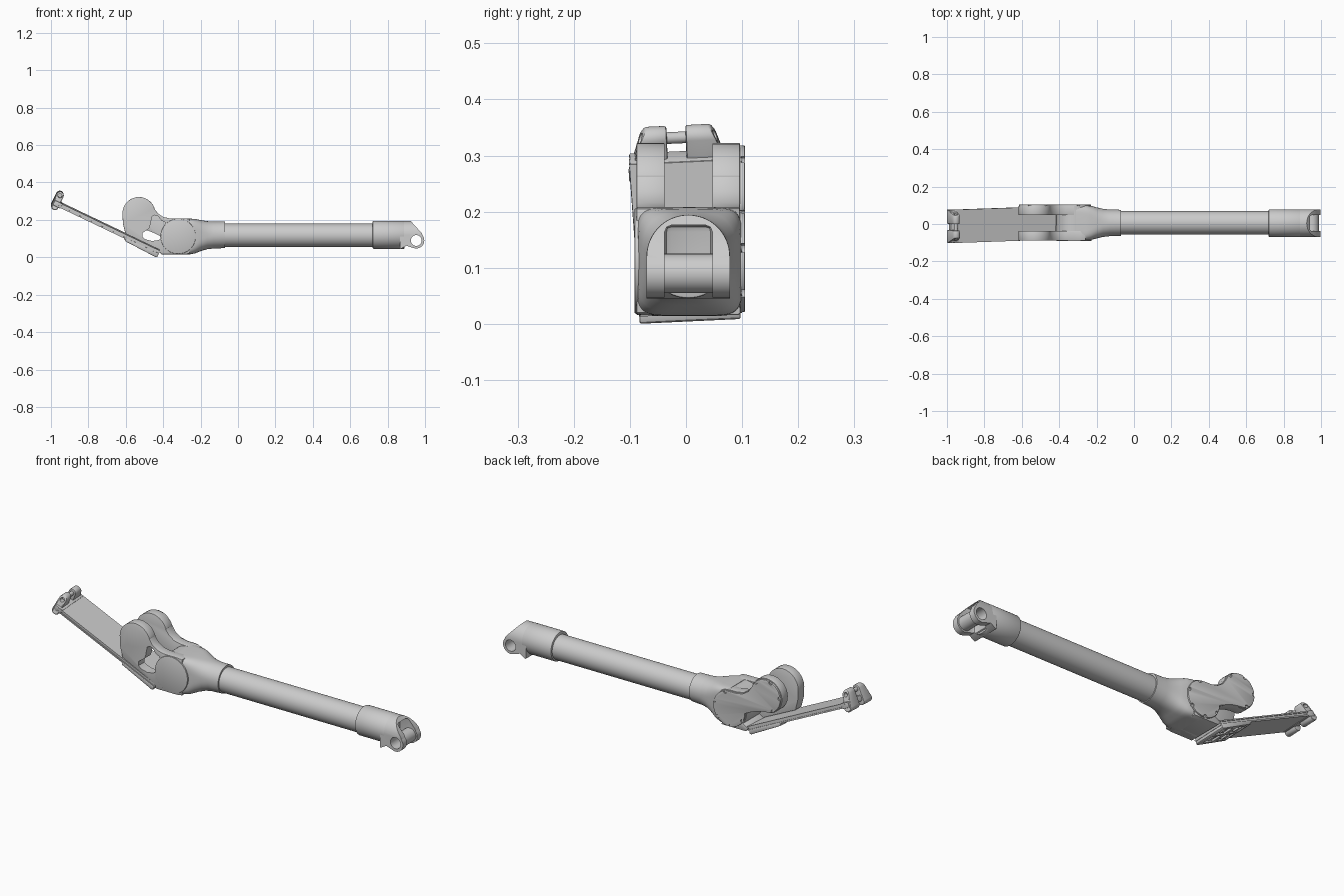
import bpy, bmesh, math
from math import sin, cos, pi, radians
from mathutils import Matrix, Vector

if "Cube" in bpy.data.objects:
    bpy.data.objects.remove(bpy.data.objects["Cube"])


def add(name, bm, M=None):
    bmesh.ops.recalc_face_normals(bm, faces=bm.faces)
    if M:
        bm.transform(M)
    me = bpy.data.meshes.new(name)
    bm.to_mesh(me)
    bm.free()
    ob = bpy.data.objects.new(name, me)
    bpy.context.collection.objects.link(ob)
    return ob


def loft(name, rings, M=None):
    bm = bmesh.new()
    vs = [[bm.verts.new(p) for p in r] for r in rings]
    n = len(vs[0])
    for a, b in zip(vs, vs[1:]):
        for i in range(n):
            bm.faces.new((a[i], a[(i + 1) % n], b[(i + 1) % n], b[i]))
    bm.faces.new(vs[0])
    bm.faces.new(vs[-1])
    return add(name, bm, M)


def apply(ob, mod):
    bpy.context.view_layer.objects.active = ob
    bpy.ops.object.modifier_apply(modifier=mod.name)


def bevel(ob, w, seg=2):
    m = ob.modifiers.new("bevel", 'BEVEL')
    m.width, m.segments, m.limit_method, m.angle_limit = w, seg, 'ANGLE', radians(40)
    apply(ob, m)
    return ob


def cut(ob, cutter, op='DIFFERENCE', keep=False):
    m = ob.modifiers.new("bool", 'BOOLEAN')
    m.object, m.operation, m.solver = cutter, op, 'EXACT'
    apply(ob, m)
    if not keep:
        bpy.data.objects.remove(cutter)
    return ob


def prism(name, pts, y0, y1, M=None):
    """Outline in x, z pulled from y0 to y1."""
    return loft(name, [[(x, y, z) for x, z in pts] for y in (y0, y1)], M)


def box(name, x0, x1, y0, y1, z0, z1, M=None):
    return prism(name, [(x0, z0), (x1, z0), (x1, z1), (x0, z1)], y0, y1, M)


def arc(cx, cz, r, a0, a1, n=24):
    return [(cx + r * cos(radians(a0 + (a1 - a0) * i / n)),
             cz + r * sin(radians(a0 + (a1 - a0) * i / n))) for i in range(n + 1)]


def disc(name, cx, cz, r, y0, y1, M=None, n=48):
    return prism(name, arc(cx, cz, r, 0, 360, n)[:-1], y0, y1, M)


def section(x, yc, zc, hy, hz, e, n=64):
    """Cross-section from round (e=2) to squarish (e large)."""
    f = lambda c: math.copysign(abs(c) ** (2 / e), c)
    return [(x, yc + hy * f(cos(2 * pi * i / n)), zc + hz * f(sin(2 * pi * i / n))) for i in range(n)]


# long tube
loft("main_tube", [section(x, .006, .117, .063, .063, 2) for x in (-.09, .74)])

# fork end of the tube
bevel(loft("end_sleeve", [section(x, .004, .12, .0745, .0745, 2) for x in (.72, .89)]), .004)
dome = [(.004 + .074 * cos(radians(a)), .12 + .074 * sin(radians(a))) for a in range(0, 181, 6)]
dome += [(-.07, .044), (.078, .044)]
fork = loft("end_fork", [[(x, y, z) for y, z in dome] for x in (.865, 1.02)])
side = [(.86, .2), (.918, .2), (.983, .128)] + arc(.953, .09, .043, 40, -110) + [(.90, .062), (.87, .045), (.86, .045)]
cut(fork, prism("fork_side", side, -.1, .12), 'INTERSECT')
cut(fork, bevel(box("slot", .895, 1.1, -.038, .047, .0, .176), .012))
bush = disc("fork_bushing", .953, .09, .035, -.045, .055)
hole = disc("fork_hole", .953, .09, .029, -.2, .2)
cut(fork, hole, keep=True)
cut(bush, hole)

# hub body, round at the tube and square at the joint
loft("hub_body", [section(*s) for s in (
    (-.07, .006, .12, .07, .071, 2), (-.13, .006, .119, .071, .072, 2.1),
    (-.165, .006, .118, .075, .075, 2.4), (-.2, .006, .116, .083, .083, 3.2),
    (-.23, .006, .113, .091, .092, 4.5), (-.26, .006, .111, .094, .096, 6),
    (-.31, .006, .111, .094, .097, 7))])
disc("joint_barrel", -.32, .112, .095, -.083, .095)
bevel(prism("hub_base", [(-.27, .016), (-.41, .016), (-.425, .035), (-.38, .06), (-.28, .08)], -.084, .097), .004)

# front cheek with a shaped window
neck = [(-.365, .208), (-.40, .216), (-.43, .236), (-.448, .262)]
lobe = (-.53, .234, .088)
cheek = arc(*lobe, 20, 185) + [(-.615, .18), (-.602, .127), (-.42, .04), (-.41, .016),
                             (-.29, .016), (-.26, .02), (-.26, .205), (-.29, .208)] + neck
front = bevel(prism("front_cheek", cheek, -.088, -.038), .003)
window = [(-.46, .218), (-.445, .225), (-.43, .222), (-.41, .197), (-.39, .187), (-.385, .175), (-.387, .14),
          (-.405, .105), (-.425, .092), (-.46, .087), (-.495, .096), (-.51, .108), (-.51, .13), (-.475, .155),
          (-.468, .175)]
cut(front, prism("window", window, -.2, 0))
bevel(disc("front_cap", -.32, .112, .094, -.092, -.07), .003)

# back cheek, a figure-eight plate with a screwed cover
hub = (-.32, .112, .095)


def eight(s):
    return (arc(*lobe[:2], lobe[2] - s, 20, 255) + [(-.52, .15), (-.48, .142), (-.445, .128)]
            + arc(*hub[:2], hub[2] - s, 180, 450) + [(x, z - s) for x, z in neck])


bevel(prism("back_cheek", eight(0), .047, .096), .003)
cover = bevel(prism("back_cover", eight(.004), .09, .105), .002)
for (cx, cz, r), angles in ((lobe, (45, 110, 175, 240)), (hub, (-150, -95, -40, 15, 75))):
    for a in angles:
        x, z = cx + (r - .008) * cos(radians(a)), cz + (r - .008) * sin(radians(a))
        cut(cover, disc("notch", x, z, .009, .098, .12, n=12))
        disc("cover_screw", x, z, .006, .09, .1, n=12)

# forearm frame: slightly pitched, yawed and rolled, running towards local -x
F = (Matrix.Translation((-.42, .006, .04)) @ Matrix.Rotation(radians(2), 4, 'Z')
     @ Matrix.Rotation(radians(25.5), 4, 'Y') @ Matrix.Rotation(radians(3), 4, 'X'))
box("forearm_top", -.6, .005, -.089, .089, -.006, 0, F)
box("forearm_core", -.598, .003, -.084, .084, -.018, -.004, F)
box("forearm_bottom", -.6, .005, -.089, .089, -.023, -.016, F)

# carriage under the forearm with pockets and bolts
carriage = bevel(prism("carriage", [(-.195, -.017), (.0, -.017), (.004, -.035), (-.002, -.041), (-.19, -.034)],
                       -.09, .09, F), .003)
for x in (-.175, -.085):
    for y in (-.072, .008):
        cut(carriage, box("pocket", x, x + .065, y, y + .064, -.06, -.029, F))
        box("pocket_rib", x + .022, x + .042, y + .014, y + .05, -.037, -.025, F)

# wrist lugs at the far end, tapered outwards, with a pin
capsule = arc(-.607, .036, .02, 0, 180, 14) + arc(-.607, -.028, .02, 180, 360, 14)
drill = disc("drill", -.607, .034, .011, -.2, .2, F, 20)
for y0, y1, s in ((-.09, -.02, -1), (.014, .09, 1)):
    lug = prism("wrist_lug", capsule, y0, y1)
    for v in lug.data.vertices:
        if v.co.y * s > .05 and v.co.z > 0:
            v.co.y -= s * (.012 + .5 * (v.co.z - .036) + .01)
    lug.data.transform(F)
    cut(bevel(lug, .004), drill, keep=True)
bpy.data.objects.remove(drill)
disc("wrist_pin", -.607, .034, .0105, -.05, .045, F, 20)
bevel(box("wrist_mount", -.62, -.575, -.088, .088, -.026, .002, F), .003)

# smooth the round faces, keep the edges crisp
bpy.ops.object.select_all(action='SELECT')
bpy.ops.object.shade_smooth_by_angle(angle=radians(30))
